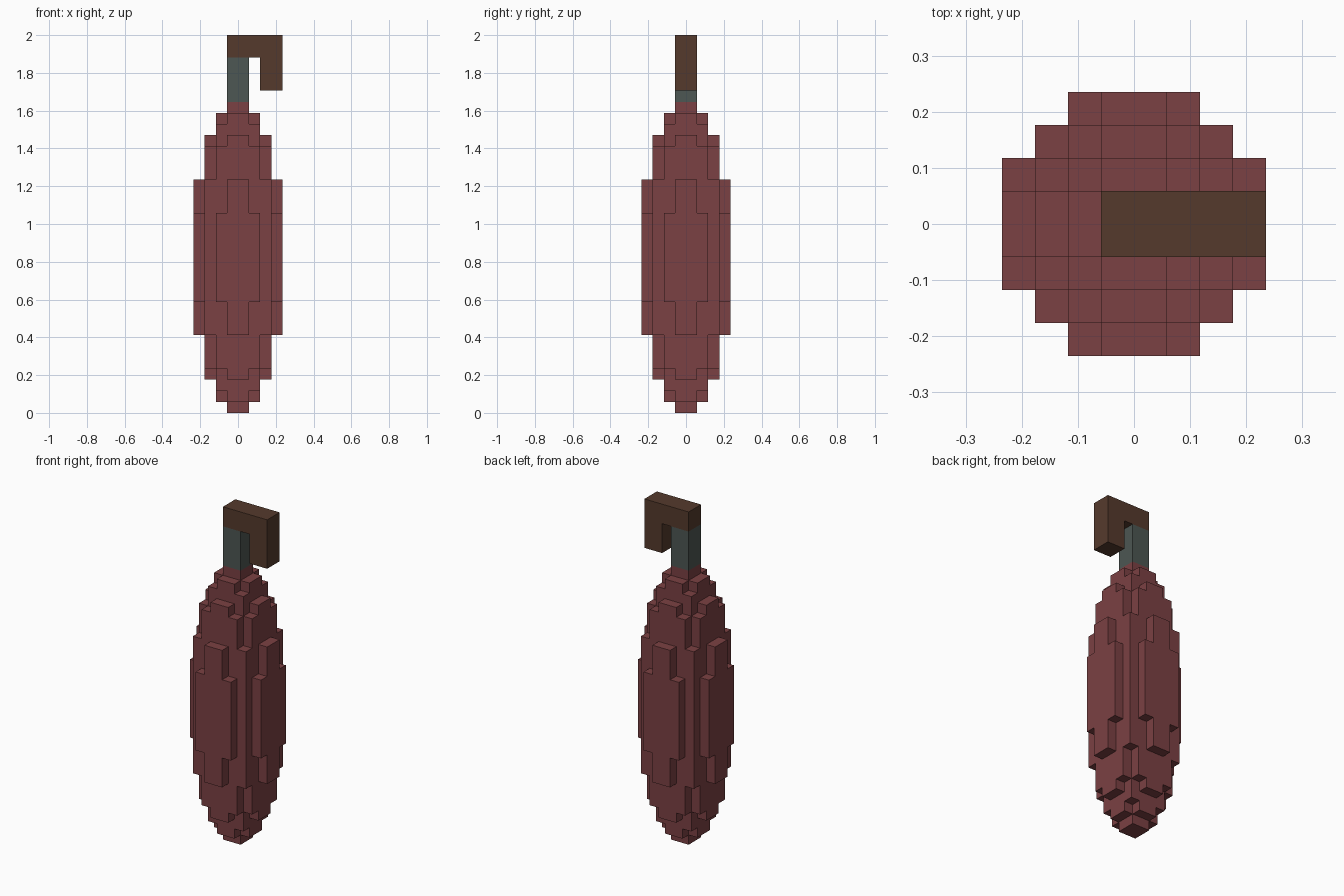
import bpy, bmesh

cube = bpy.data.objects.get("Cube")
if cube:
    bpy.data.objects.remove(cube, do_unlink=True)

U = 2 / 34  # one block


def material(name, rgb):
    # sRGB 0-255 to linear
    lin = [((c / 255 + 0.055) / 1.055) ** 2.4 for c in rgb]
    m = bpy.data.materials.new(name)
    m.use_nodes = True
    m.diffuse_color = (*lin, 1)
    bsdf = next(n for n in m.node_tree.nodes if n.type == 'BSDF_PRINCIPLED')
    bsdf.inputs["Base Color"].default_value = (*lin, 1)
    bsdf.inputs["Roughness"].default_value = 0.9
    return m


def make_object(name, bm, mat):
    bmesh.ops.remove_doubles(bm, verts=bm.verts, dist=1e-4)
    bmesh.ops.recalc_face_normals(bm, faces=bm.faces)
    bmesh.ops.scale(bm, vec=(U, U, U), verts=bm.verts)
    me = bpy.data.meshes.new(name)
    bm.to_mesh(me)
    bm.free()
    me.materials.append(mat)
    ob = bpy.data.objects.new(name, me)
    bpy.context.collection.objects.link(ob)
    return ob


def extrude_profile(name, points, mat):
    """Outline in x-z, two blocks thick in y."""
    bm = bmesh.new()
    face = bm.faces.new([bm.verts.new((x, -1, z)) for x, z in points])
    ext = bmesh.ops.extrude_face_region(bm, geom=[face], use_keep_orig=True)
    moved = [g for g in ext["geom"] if isinstance(g, bmesh.types.BMVert)]
    bmesh.ops.translate(bm, vec=(0, 2, 0), verts=moved)
    return make_object(name, bm, mat)


red = material("dull red", (123, 65, 67))
grey = material("grey green", (77, 87, 83))
brown = material("dark brown", (85, 58, 44))

# Body: bottom and top of each block column, by its distance from the axis
SPANS = {(0, 0): (0, 28), (0, 1): (1, 27), (1, 1): (2, 26), (0, 2): (3, 25),
         (1, 2): (4, 24), (2, 2): (7, 21), (0, 3): (7, 21), (1, 3): (10, 18)}


def span(i, j):
    a, b = (k if k >= 0 else -k - 1 for k in (i, j))
    return SPANS.get((min(a, b), max(a, b)))


bm = bmesh.new()


def quad(*corners):
    bm.faces.new([bm.verts.new(c) for c in corners])


for i in range(-4, 4):
    for j in range(-4, 4):
        if not span(i, j):
            continue
        lo, hi = span(i, j)
        # End caps
        for z in (lo, hi):
            quad((i, j, z), (i + 1, j, z), (i + 1, j + 1, z), (i, j + 1, z))
        # Exposed side walls
        sides = [((1, 0), (i + 1, j), (i + 1, j + 1)), ((-1, 0), (i, j), (i, j + 1)),
                 ((0, 1), (i, j + 1), (i + 1, j + 1)), ((0, -1), (i, j), (i + 1, j))]
        for (dx, dy), p, q in sides:
            near = span(i + dx, j + dy) or (0, 0)
            for z in range(lo, hi):
                if not near[0] <= z < near[1]:
                    quad((*p, z), (*q, z), (*q, z + 1), (*p, z + 1))
make_object("body", bm, red)

# Neck and hooked handle
extrude_profile("neck", [(-1, 28), (1, 28), (1, 32), (-1, 32)], grey)
extrude_profile("hook", [(-1, 32), (2, 32), (2, 29), (4, 29), (4, 34), (-1, 34)], brown)
